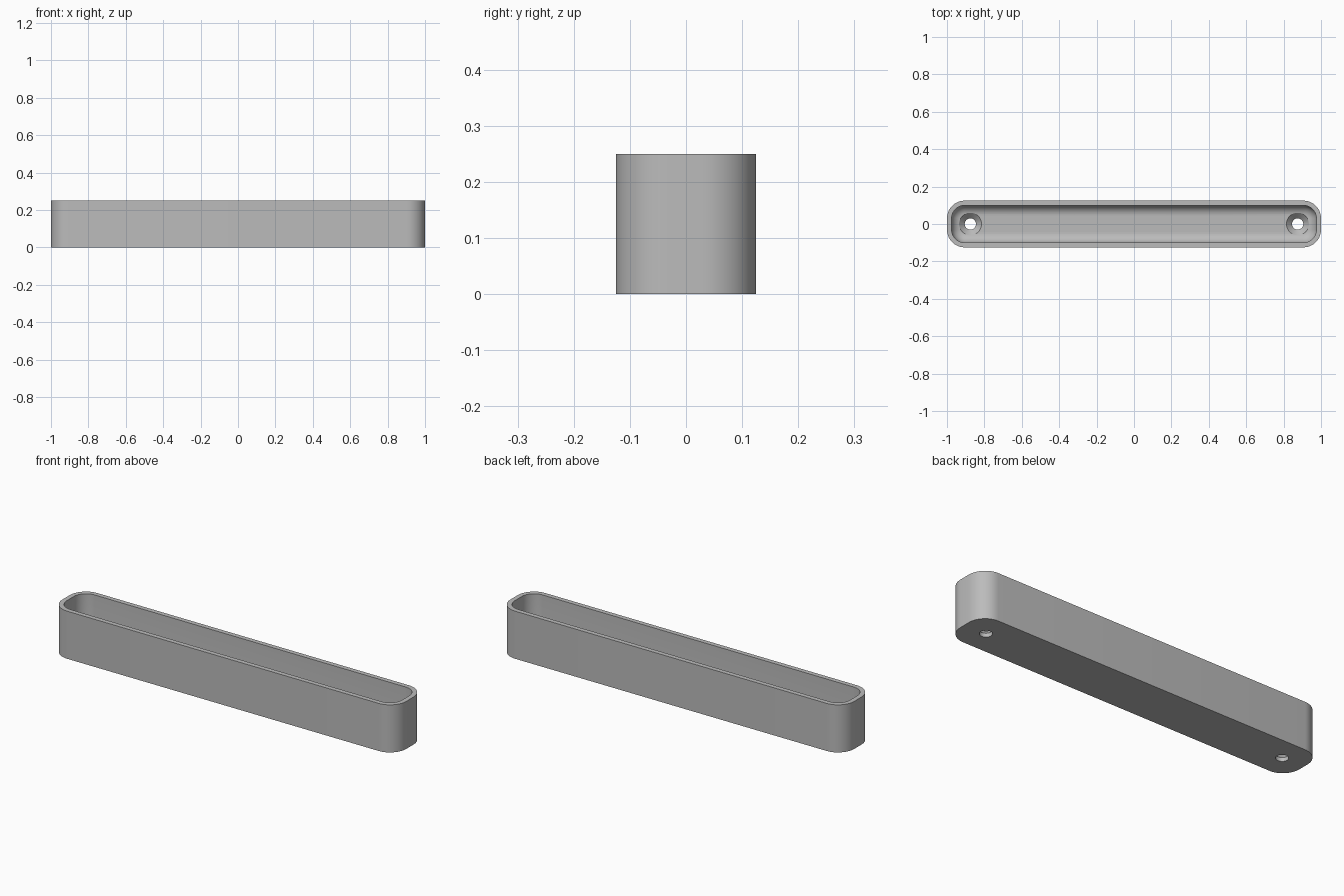
import bpy, bmesh, math

cube = bpy.data.objects.get("Cube")
if cube:
    bpy.data.objects.remove(cube, do_unlink=True)

LENGTH, WIDTH, HEIGHT = 1.0, 0.125, 0.25   # half length, half width, full height
CORNER, WALL, FLOOR, FILLET = 0.095, 0.025, 0.05, 0.055
HOLE_X, HOLE_R, SINK_R = 0.875, 0.03, 0.06

grey = bpy.data.materials.new("plain grey")
grey.use_nodes = True
colour = (0.5, 0.5, 0.5, 1)
grey.diffuse_color = colour
grey.node_tree.nodes["Principled BSDF"].inputs["Base Color"].default_value = colour


def rounded_ring(inset, z, steps=12):
    """Rounded rectangle outline, drawn inwards by inset."""
    radius = CORNER - inset
    points = []
    for corner, (sx, sy) in enumerate([(1, 1), (-1, 1), (-1, -1), (1, -1)]):
        for i in range(steps + 1):
            a = (corner + i / steps) * math.pi / 2
            points.append((sx * (LENGTH - CORNER) + radius * math.cos(a),
                           sy * (WIDTH - CORNER) + radius * math.sin(a), z))
    return points


def circle_ring(x, radius, z, steps=48):
    return [(x + radius * math.cos(i * math.tau / steps),
             radius * math.sin(i * math.tau / steps), z) for i in range(steps)]


def loft(name, rings):
    """Solid through a stack of rings, capped at both ends."""
    bm = bmesh.new()
    loops = [[bm.verts.new(p) for p in ring] for ring in rings]
    for low, high in zip(loops, loops[1:]):
        for i in range(len(low)):
            j = (i + 1) % len(low)
            bm.faces.new((low[i], low[j], high[j], high[i]))
    bm.faces.new(loops[0][::-1])
    bm.faces.new(loops[-1])
    bmesh.ops.recalc_face_normals(bm, faces=bm.faces)
    mesh = bpy.data.meshes.new(name)
    bm.to_mesh(mesh)
    bm.free()
    obj = bpy.data.objects.new(name, mesh)
    bpy.context.collection.objects.link(obj)
    mesh.materials.append(grey)
    return obj


# Tray: outer wall, rim, inner wall, filleted floor
rings = [rounded_ring(0, 0), rounded_ring(0, HEIGHT), rounded_ring(WALL, HEIGHT)]
for i in range(11):
    a = i / 10 * math.pi / 2
    rings.append(rounded_ring(WALL + FILLET * (1 - math.cos(a)),
                              FLOOR + FILLET * (1 - math.sin(a))))
tray = loft("tray", rings)

# Countersunk screw holes
cutters = []
for side, x in (("right", -HOLE_X), ("left", HOLE_X)):
    cutter = loft(side + "_hole_cutter", [
        circle_ring(x, HOLE_R, -0.05),
        circle_ring(x, HOLE_R, FLOOR - SINK_R + HOLE_R),
        circle_ring(x, SINK_R, FLOOR),
        circle_ring(x, SINK_R, HEIGHT / 2)])
    cutter.hide_render = True
    cutters.append(cutter)
    cut = tray.modifiers.new(side + "_hole", "BOOLEAN")
    cut.operation = "DIFFERENCE"
    cut.solver = "EXACT"
    cut.object = cutter

bpy.context.view_layer.objects.active = tray
for modifier in list(tray.modifiers):
    bpy.ops.object.modifier_apply(modifier=modifier.name)
for cutter in cutters:
    bpy.data.objects.remove(cutter, do_unlink=True)

bpy.ops.object.select_all(action="DESELECT")
tray.select_set(True)
bpy.ops.object.shade_smooth_by_angle(angle=math.radians(30))
